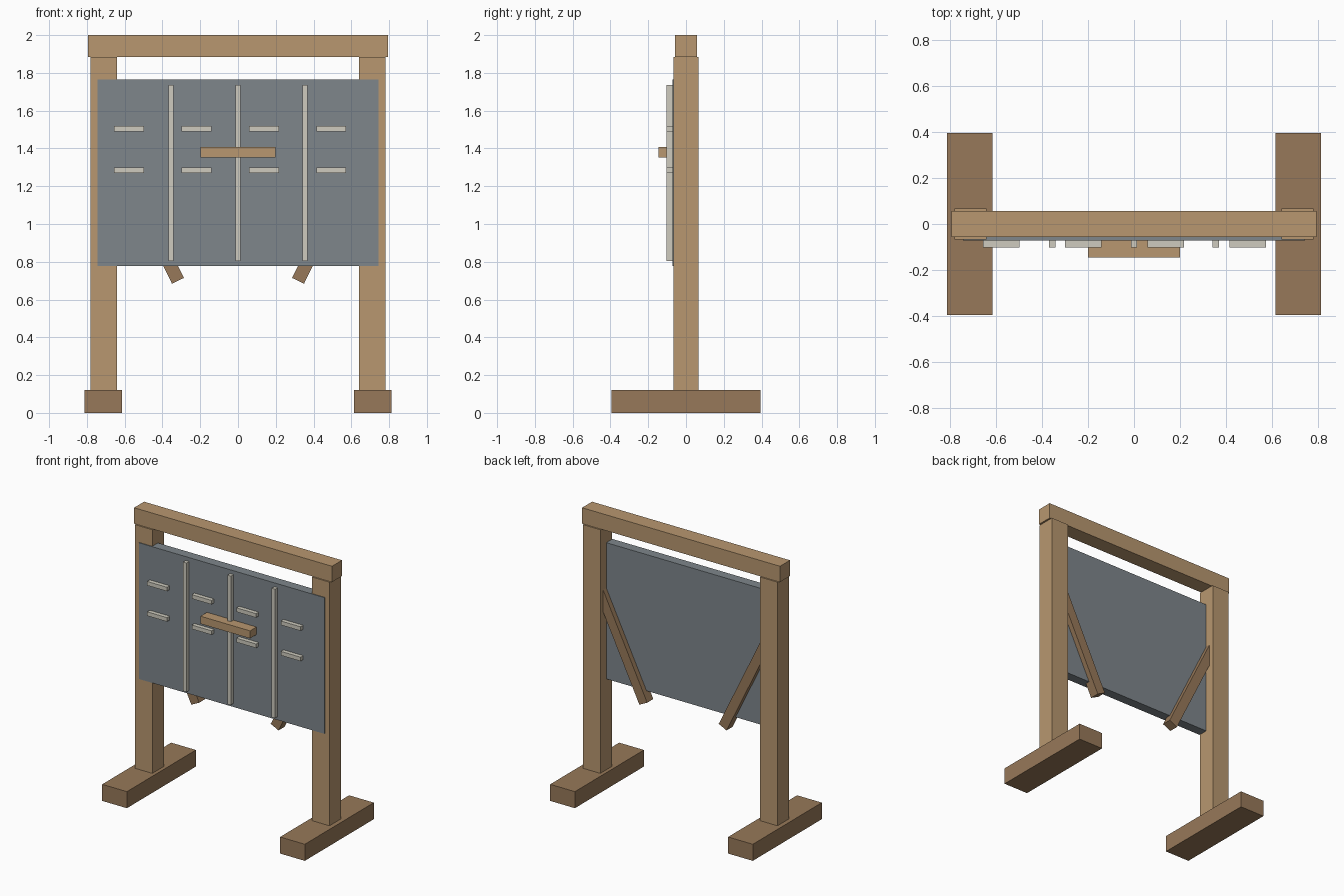
import bpy, math

if "Cube" in bpy.data.objects:
    bpy.data.objects.remove(bpy.data.objects["Cube"])


def material(name, rgb):
    m = bpy.data.materials.new(name)
    m.diffuse_color = (*rgb, 1)
    m.use_nodes = True
    m.node_tree.nodes["Principled BSDF"].inputs["Base Color"].default_value = m.diffuse_color
    return m


WOOD = material("light_wood", (0.48, 0.31, 0.16))
DARK = material("dark_wood", (0.31, 0.19, 0.10))
SLATE = material("slate", (0.21, 0.24, 0.26))
TRIM = material("pale_trim", (0.62, 0.60, 0.52))


def box(name, x, y, z, mat, tilt=0):
    """Box from (min, max) ranges, optionally tilted about the y axis."""
    bpy.ops.mesh.primitive_cube_add(size=1)
    o = bpy.context.object
    o.name = name
    o.location = [(a + b) / 2 for a, b in (x, y, z)]
    o.scale = [b - a for a, b in (x, y, z)]
    o.rotation_euler.y = tilt
    o.data.materials.append(mat)
    return o


def around(c, half):
    return (c - half, c + half)


# Frame: feet, posts and inner braces on both sides
TILT, LENGTH = 0.455, 0.88
for side, s in (("left", -1), ("right", 1)):
    box(side + "_foot", around(s * 0.713, 0.099), (-0.395, 0.395), (0, 0.12), DARK)
    box(side + "_post", around(s * 0.71, 0.07), (-0.067, 0.067), (0.12, 1.885), WOOD)
    cx = 0.318 + math.sin(TILT) * LENGTH / 2
    cz = 0.699 + math.cos(TILT) * LENGTH / 2
    box(side + "_brace", around(s * cx, 0.035), (-0.035, 0.035),
        around(cz, LENGTH / 2), DARK, s * TILT)
box("top_beam", (-0.793, 0.793), (-0.057, 0.057), (1.885, 2.0), WOOD)

# Board
box("board", (-0.743, 0.743), (-0.072, -0.002), (0.778, 1.765), SLATE)

# Column dividers
for i, x in enumerate((-0.355, 0, 0.355)):
    box(f"divider_{i + 1}", around(x, 0.014), (-0.102, -0.07), (0.803, 1.737), TRIM)

# Short slats in two rows
for r, z in enumerate((1.505, 1.285)):
    for c, x in enumerate((-0.577, -0.22, 0.137, 0.494)):
        box(f"slat_{r + 1}_{c + 1}", around(x, 0.079), (-0.102, -0.07),
            around(z, 0.0145), TRIM)

# Centre ledge
box("ledge", (-0.199, 0.199), (-0.146, -0.07), (1.352, 1.407), WOOD)
